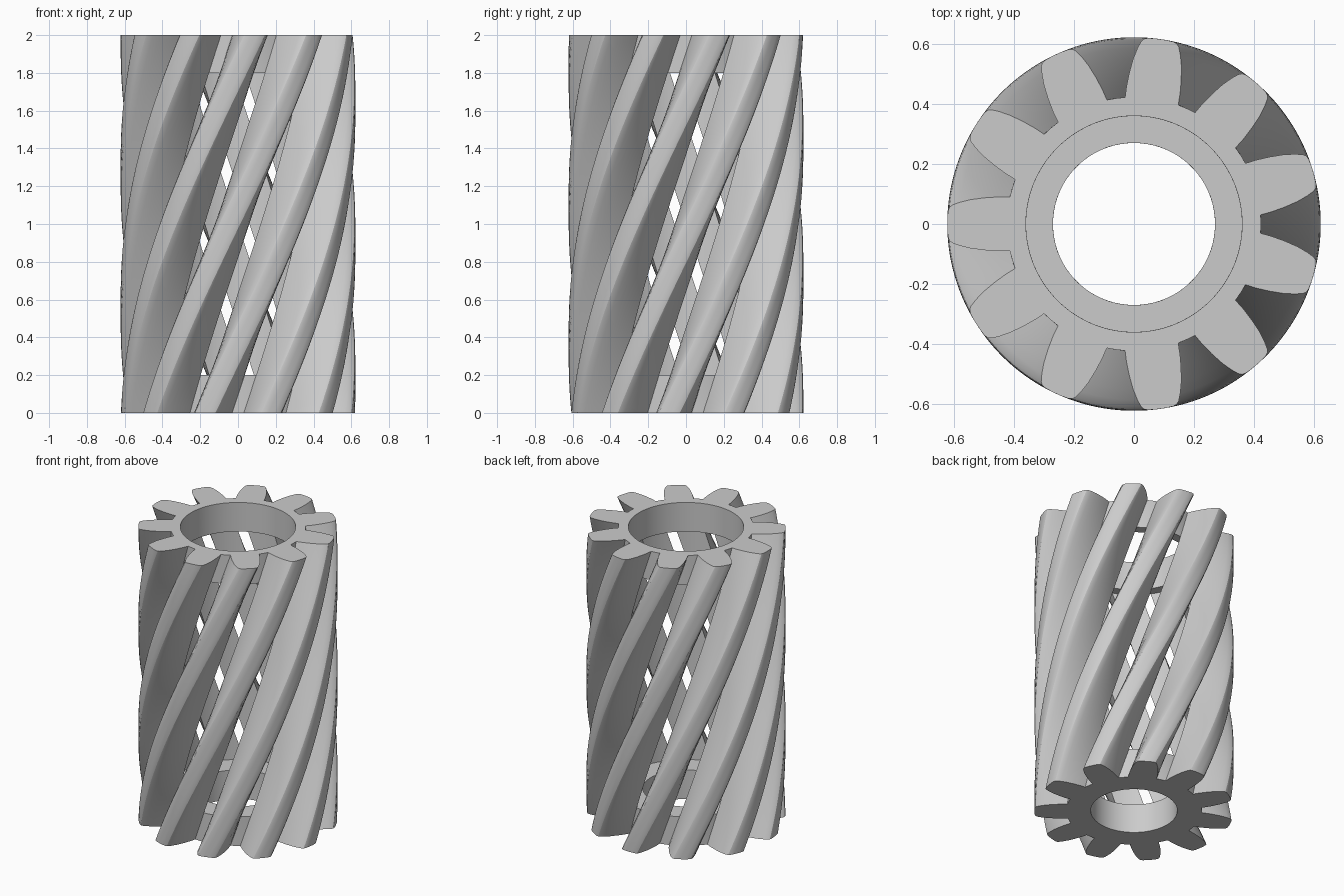
import bpy
import bmesh
from math import cos, sin, radians, pi

cube = bpy.data.objects.get("Cube")
if cube:
    bpy.data.objects.remove(cube, do_unlink=True)

TEETH = 11
PITCH = 2 * pi / TEETH
TWIST = radians(90)
HEIGHT, CAP = 2.0, 0.2
ROOT, BORE_TOP, BORE_BOTTOM = 0.423, 0.36, 0.27
ARC, GAP = 6, 2            # segments under a tooth and across a gap

# Tooth flank from root to tip: radius and half width in degrees
FLANK = [(ROOT, 12.2), (0.46, 11.3), (0.505, 9.95), (0.55, 8.5), (0.585, 7.1),
         (0.608, 6.0), (0.617, 5.2), (0.621, 4.0), (0.622, 1.5)]
profile = [(r, -radians(a)) for r, a in FLANK]
profile += [(r, radians(a)) for r, a in reversed(FLANK)]
half = profile[-1][1]

# Angles around the root circle, for one tooth and the gap after it
root_angles = [-half + 2 * half * i / ARC for i in range(ARC)]
root_angles += [half + (PITCH - 2 * half) * i / GAP for i in range(GAP)]
STEP = ARC + GAP
RING = STEP * TEETH

# Layer heights: the two end caps and the open middle
levels = [CAP * i / 6 for i in range(6)]
levels += [CAP + (HEIGHT - 2 * CAP) * i / 48 for i in range(48)]
levels += [HEIGHT - CAP + CAP * i / 6 for i in range(7)]
LOW, HIGH, LAST = 6, 54, 60

bm = bmesh.new()


def point(radius, angle, layer):
    z = levels[layer]
    a = angle + TWIST * (z / HEIGHT - 1)
    return bm.verts.new((radius * cos(a), radius * sin(a), z))


def circle(radius, layer):
    return [point(radius, (t + 0.5) * PITCH + a, layer)
            for t in range(TEETH) for a in root_angles]


def bridge(a, b, keep=lambda i: True):
    for i in range(RING):
        if keep(i):
            j = (i + 1) % RING
            bm.faces.new((a[i], a[j], b[j], b[i]))


def under_tooth(i):
    return i % STEP < ARC


def in_gap(i):
    return not under_tooth(i)


# Root circles and tooth outlines on every layer
roots = [circle(ROOT, k) for k in range(len(levels))]
outlines = []
for k, ring in enumerate(roots):
    row = []
    for t in range(TEETH):
        inner = [point(r, (t + 0.5) * PITCH + a, k) for r, a in profile[1:-1]]
        row.append([ring[t * STEP]] + inner + [ring[t * STEP + ARC]])
    outlines.append(row)

# Helical tooth flanks, with gap floors on the caps and open slots between
for k in range(LAST):
    for low, high in zip(outlines[k], outlines[k + 1]):
        for i in range(len(low) - 1):
            bm.faces.new((low[i], low[i + 1], high[i + 1], high[i]))
    middle = LOW <= k < HIGH
    bridge(roots[k], roots[k + 1], under_tooth if middle else in_gap)

# Flat tooth ends
for k in (0, LAST):
    for t in range(TEETH):
        arc = roots[k][t * STEP + 1:t * STEP + ARC]
        bm.faces.new(outlines[k][t] + arc[::-1])

# End cap rings with their bores
for start, end, radius in ((0, LOW, BORE_BOTTOM), (HIGH, LAST, BORE_TOP)):
    bores = [circle(radius, k) for k in range(start, end + 1)]
    for a, b in zip(bores, bores[1:]):
        bridge(a, b)
    bridge(bores[0], roots[start])
    bridge(bores[-1], roots[end])

bmesh.ops.recalc_face_normals(bm, faces=bm.faces)
mesh = bpy.data.meshes.new("helical_gear")
bm.to_mesh(mesh)
bm.free()

gear = bpy.data.objects.new("helical_gear", mesh)
bpy.context.collection.objects.link(gear)

# Plain grey metal
grey = bpy.data.materials.new("light_grey")
grey.use_nodes = True
colour = (0.6, 0.6, 0.6, 1)
grey.diffuse_color = colour
for node in grey.node_tree.nodes:
    if node.type == 'BSDF_PRINCIPLED':
        node.inputs["Base Color"].default_value = colour
mesh.materials.append(grey)

bpy.ops.object.select_all(action='DESELECT')
gear.select_set(True)
bpy.context.view_layer.objects.active = gear
bpy.ops.object.shade_smooth_by_angle(angle=radians(30))
